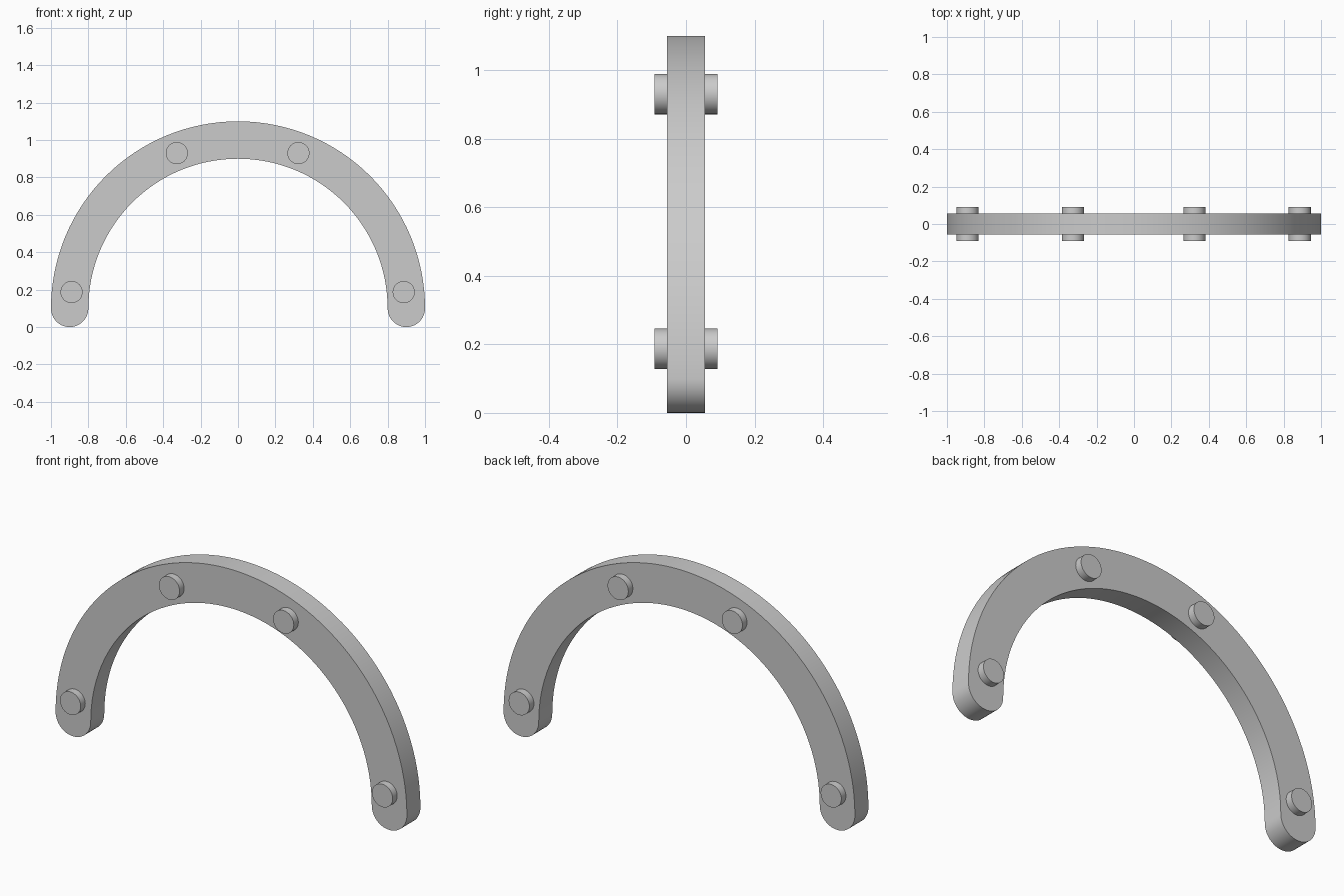
import bpy, bmesh
from math import cos, sin, pi, radians
from mathutils import Matrix, Vector

cube = bpy.data.objects.get("Cube")
if cube:
    bpy.data.objects.remove(cube)

OUTER, INNER, SPRING_Z = 1.0, 0.8, 0.1
MID, END_R = (OUTER + INNER) / 2, (OUTER - INNER) / 2
HALF_DEPTH, PIN_HALF, PIN_R = 0.055, 0.092, 0.059

grey = bpy.data.materials.new("plain grey")
grey.use_nodes = True
grey.diffuse_color = (0.6, 0.6, 0.6, 1)
grey.node_tree.nodes["Principled BSDF"].inputs["Base Color"].default_value = (0.6, 0.6, 0.6, 1)


def finish(bm, name):
    """Turn a bmesh into a smooth-shaded object with sharp rims."""
    bmesh.ops.recalc_face_normals(bm, faces=bm.faces)
    mesh = bpy.data.meshes.new(name)
    bm.to_mesh(mesh)
    bm.free()
    mesh.materials.append(grey)
    obj = bpy.data.objects.new(name, mesh)
    bpy.context.collection.objects.link(obj)
    bpy.ops.object.select_all(action="DESELECT")
    obj.select_set(True)
    bpy.context.view_layer.objects.active = obj
    bpy.ops.object.shade_smooth_by_angle(angle=radians(30))
    return obj


def arc(cx, radius, start, end, steps):
    """Points along an arc on the spring line, without the last point."""
    angles = [start + (end - start) * i / steps for i in range(steps)]
    return [Vector((cx + radius * cos(a), -HALF_DEPTH, SPRING_Z + radius * sin(a))) for a in angles]


# Half-ring arch with rounded feet, extruded through its depth
outline = (arc(0, OUTER, 0, pi, 64) + arc(-MID, END_R, pi, 2 * pi, 24)
           + arc(0, INNER, pi, 0, 64) + arc(MID, END_R, pi, 2 * pi, 24))
bm = bmesh.new()
face = bm.faces.new([bm.verts.new(p) for p in outline])
extruded = bmesh.ops.extrude_face_region(bm, geom=[face], use_keep_orig=True)
moved = [v for v in extruded["geom"] if isinstance(v, bmesh.types.BMVert)]
bmesh.ops.translate(bm, verts=moved, vec=(0, 2 * HALF_DEPTH, 0))
finish(bm, "arch")

# Round pins passing through the arch, proud on both faces
for side, sign in (("left", 1), ("right", -1)):
    for level, x, z in (("lower", 0.888, 0.187), ("upper", 0.325, 0.93)):
        bm = bmesh.new()
        bmesh.ops.create_cone(bm, cap_ends=True, segments=40, radius1=PIN_R, radius2=PIN_R,
                              depth=2 * PIN_HALF, matrix=Matrix.Rotation(pi / 2, 4, "X"))
        pin = finish(bm, f"{level}_{side}_pin")
        pin.location = (sign * x - 0.002, 0, z)
